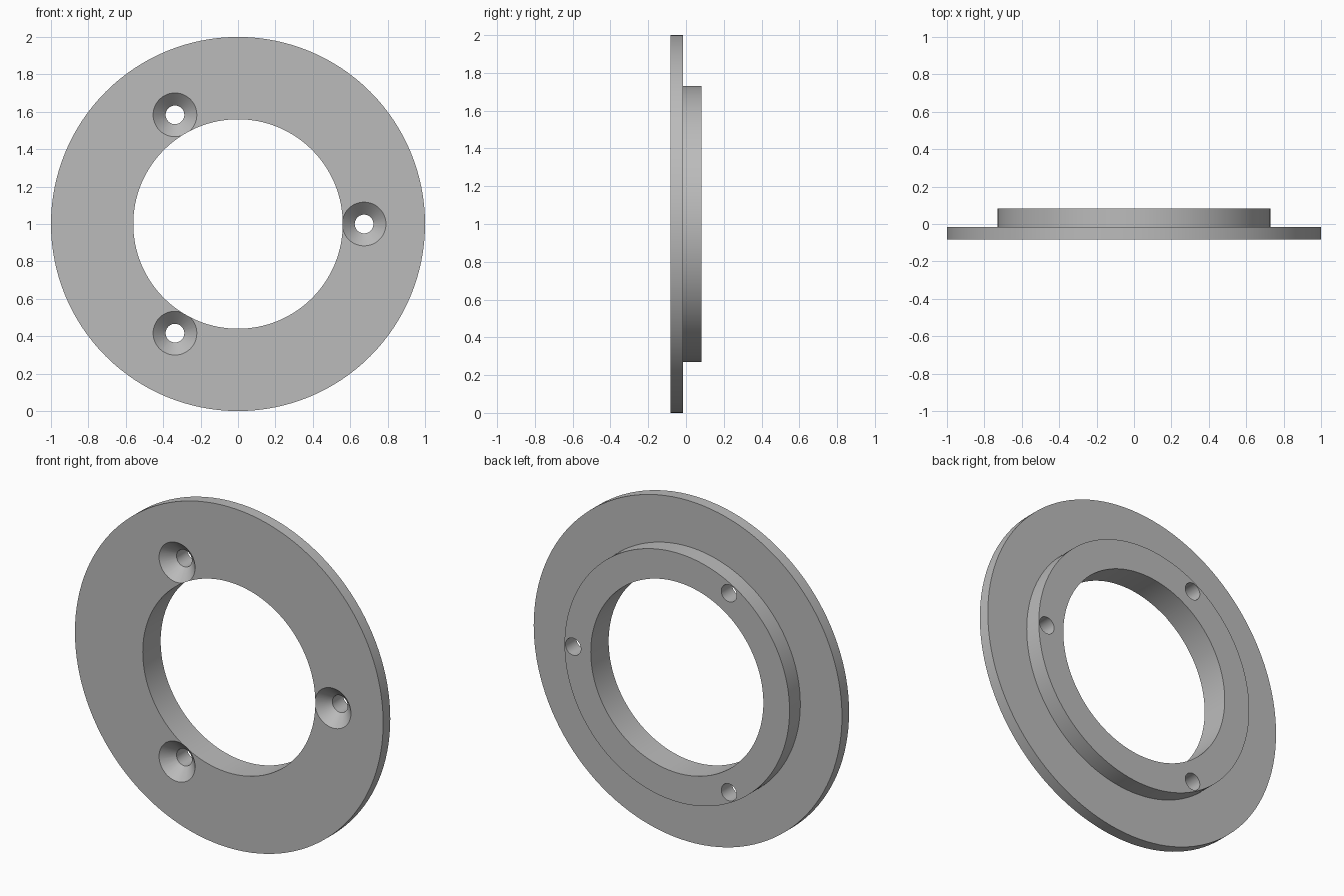
import bpy, bmesh, math
from math import sin, cos, tau

cube = bpy.data.objects.get("Cube")
if cube:
    bpy.data.objects.remove(cube)

FRONT, STEP, BACK = -0.083, -0.017, 0.083
FLANGE_R, BOSS_R, BORE_R = 1.0, 0.73, 0.56
HOLE_R, SINK_R, BOLT_CIRCLE = 0.05, 0.117, 0.674

grey = bpy.data.materials.new("plain grey")
grey.use_nodes = True
colour = (0.5, 0.5, 0.5, 1)
grey.diffuse_color = colour
grey.node_tree.nodes["Principled BSDF"].inputs["Base Color"].default_value = colour


def revolve(name, profile, segments, x=0, z=1, ring=False):
    """Turn (radius, y) points about an axis along y; cap the ends or close into a ring."""
    bm = bmesh.new()
    loops = [[bm.verts.new((x + r * cos(tau * i / segments), y, z + r * sin(tau * i / segments)))
              for i in range(segments)] for r, y in profile]
    pairs = list(zip(loops, loops[1:]))
    if ring:
        pairs.append((loops[-1], loops[0]))
    else:
        bm.faces.new(loops[0])
        bm.faces.new(loops[-1])
    for a, b in pairs:
        for i in range(segments):
            j = (i + 1) % segments
            bm.faces.new((a[i], a[j], b[j], b[i]))
    bmesh.ops.recalc_face_normals(bm, faces=bm.faces)
    mesh = bpy.data.meshes.new(name)
    bm.to_mesh(mesh)
    bm.free()
    mesh.materials.append(grey)
    obj = bpy.data.objects.new(name, mesh)
    bpy.context.collection.objects.link(obj)
    return obj


# Flange with a raised boss behind it and a through bore
flange = revolve("flanged_ring", [
    (BORE_R, FRONT), (FLANGE_R, FRONT), (FLANGE_R, STEP),
    (BOSS_R, STEP), (BOSS_R, BACK), (BORE_R, BACK)], 128, ring=True)
bpy.context.view_layer.objects.active = flange
flange.select_set(True)

# Three countersunk screw holes
over = 0.02
slope = (SINK_R - HOLE_R) / (STEP - FRONT)
for k in range(3):
    a = tau * k / 3
    cutter = revolve("screw_hole_cutter", [
        (SINK_R + slope * over, FRONT - over), (HOLE_R, STEP), (HOLE_R, BACK + over)],
        48, BOLT_CIRCLE * cos(a), 1 + BOLT_CIRCLE * sin(a))
    cutter.hide_render = True
    cut = flange.modifiers.new("screw_hole", 'BOOLEAN')
    cut.operation = 'DIFFERENCE'
    cut.solver = 'EXACT'
    cut.object = cutter
    bpy.ops.object.modifier_apply(modifier=cut.name)
    bpy.data.objects.remove(cutter)

# Smooth round walls, crisp rims
bpy.ops.object.shade_smooth_by_angle(angle=math.radians(25))
